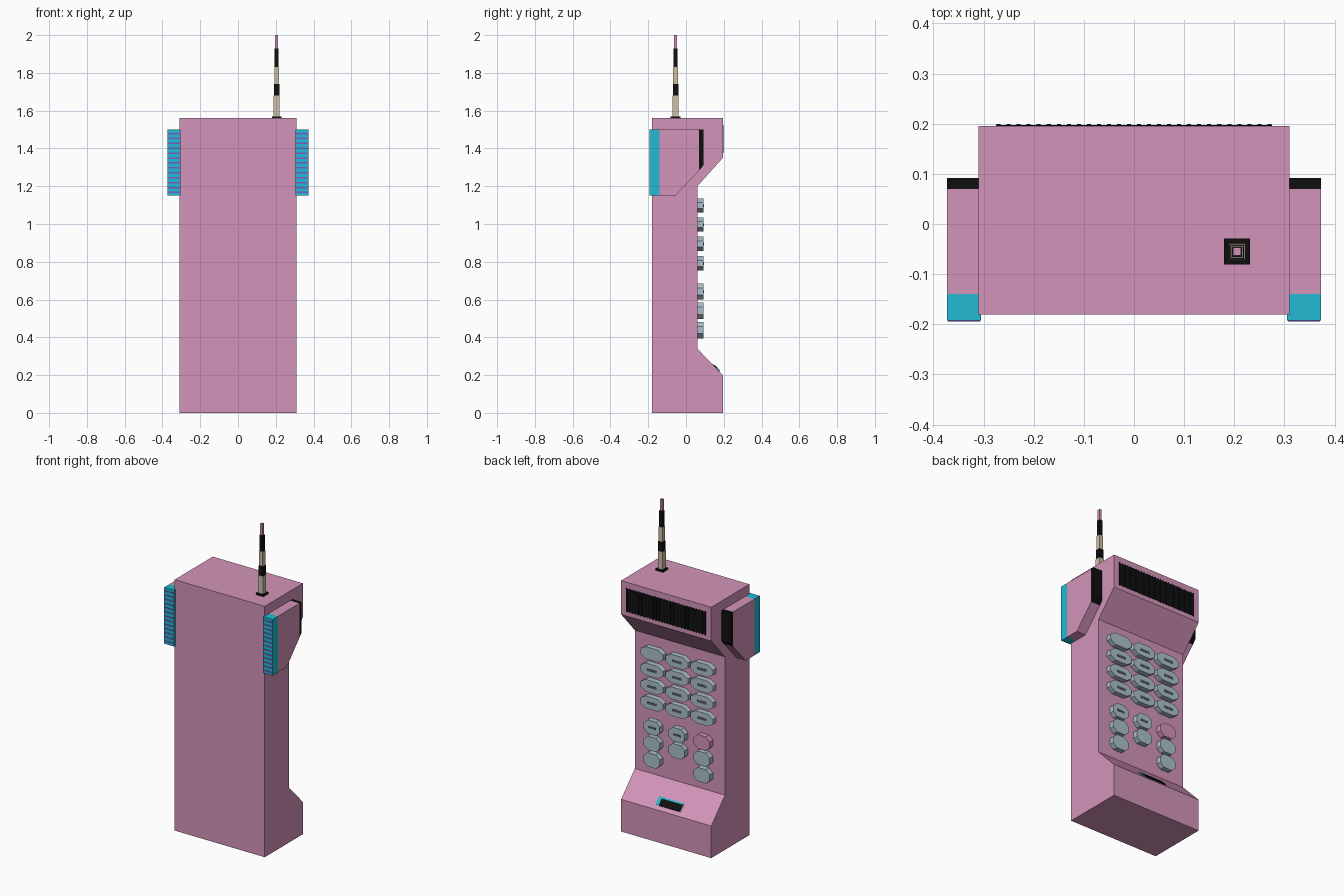
import bpy, bmesh
from mathutils import Vector

if "Cube" in bpy.data.objects:
    bpy.data.objects.remove(bpy.data.objects["Cube"])


def material(name, r, g, b):
    lin = [((c / 255 + 0.055) / 1.055) ** 2.4 if c > 10 else c / 255 / 12.92 for c in (r, g, b)]
    m = bpy.data.materials.new(name)
    m.diffuse_color = (*lin, 1)
    m.use_nodes = True
    m.node_tree.nodes["Principled BSDF"].inputs["Base Color"].default_value = m.diffuse_color
    return m


PINK = material("pink", 212, 148, 186)
CYAN = material("cyan", 36, 186, 210)
BLACK = material("black", 15, 15, 15)
GREY = material("key grey", 172, 192, 204)
LABEL = material("label grey", 85, 95, 102)
BEIGE = material("beige", 208, 192, 166)
PURPLE = material("purple", 120, 90, 200)


def prism(name, points, direction, mat, mirror=False):
    """Extrude a closed polygon along a direction vector."""
    bm = bmesh.new()
    face = bm.faces.new([bm.verts.new(p) for p in points])
    new = bmesh.ops.extrude_face_region(bm, geom=[face])["geom"]
    bmesh.ops.translate(bm, vec=direction, verts=[v for v in new if isinstance(v, bmesh.types.BMVert)])
    bmesh.ops.recalc_face_normals(bm, faces=bm.faces)
    me = bpy.data.meshes.new(name)
    bm.to_mesh(me)
    bm.free()
    me.materials.append(mat)
    ob = bpy.data.objects.new(name, me)
    bpy.context.collection.objects.link(ob)
    if mirror:
        ob.modifiers.new("mirror", 'MIRROR')
    return ob


def side_profile(name, yz, x0, x1, mat, mirror=False):
    return prism(name, [(x0, y, z) for y, z in yz], (x1 - x0, 0, 0), mat, mirror)


def box(name, x0, x1, y0, y1, z0, z1, mat, mirror=False):
    return side_profile(name, [(y0, z0), (y1, z0), (y1, z1), (y0, z1)], x0, x1, mat, mirror)


def key(name, x, z, w, h, cx, cz, mat):
    """Octagonal push button standing on the recessed panel."""
    a, b = w / 2, h / 2
    quarter = [(a, b - cz), (a - cx, b)]
    pts = quarter + [(-p, q) for p, q in reversed(quarter)]
    pts += [(-p, -q) for p, q in pts]
    prism(name, [(x + p, 0.058, z + q) for p, q in pts], (0, 0.034, 0), mat)


# Handset body
side_profile("body", [(-0.18, 0), (0.195, 0), (0.195, 0.2), (0.06, 0.34), (0.06, 1.2),
                      (0.195, 1.35), (0.195, 1.56), (-0.18, 1.56)], -0.31, 0.31, PINK)

# Side pods: pink wedge, black front pad, cyan rear grip with purple grooves
side_profile("side_pod", [(-0.14, 1.15), (-0.055, 1.15), (0.07, 1.285), (0.07, 1.5), (-0.14, 1.5)],
             0.31, 0.373, PINK, True)
side_profile("side_pod_pad", [(0.07, 1.285), (0.092, 1.31), (0.092, 1.5), (0.07, 1.5)],
             0.31, 0.373, BLACK, True)
box("side_pod_grip", 0.305, 0.373, -0.192, -0.14, 1.15, 1.5, CYAN, True)
for i in range(13):
    z = 1.163 + i * 0.026
    box(f"grip_groove_{i}", 0.307, 0.371, -0.194, -0.191, z, z + 0.008, PURPLE, True)

# Earpiece grille with vertical ribs
box("earpiece_grille", -0.275, 0.275, 0.194, 0.197, 1.38, 1.52, BLACK)
for i in range(28):
    x = -0.27 + i * 0.02
    box(f"earpiece_rib_{i}", x - 0.004, x + 0.004, 0.196, 0.199, 1.376, 1.524, BLACK)

# Mouthpiece on the lower slope
down = Vector((0.135, -0.14)).normalized()
out = Vector((0.14, 0.135)).normalized()
centre = Vector((0.16, 0.236))


def slope_plate(name, x0, x1, s0, s1, height, mat):
    yz = [centre + down * s + out * t for s, t in
          ((s0, -0.004), (s1, -0.004), (s1, height), (s0, height))]
    side_profile(name, [tuple(p) for p in yz], x0, x1, mat)


slope_plate("mouthpiece_plate", -0.085, 0.085, -0.03, 0.022, 0.003, CYAN)
slope_plate("mouthpiece_grille", -0.08, 0.062, -0.02, 0.024, 0.006, BLACK)

# Number keys, each with a plain label bar except the first
for r, z in enumerate((1.098, 0.997, 0.895, 0.792)):
    for c, x in enumerate((0.172, 0, -0.172)):
        key(f"number_key_{r}_{c}", x, z, 0.155, 0.076, 0.035, 0.022, GREY)
        if (r, c) != (0, 0):
            box(f"number_label_{r}_{c}", x - 0.035, x + 0.03, 0.09, 0.094, z - 0.008, z + 0.006, LABEL)

# Function keys: the middle column has only two, one key is pink
for r, z in enumerate((0.642, 0.541, 0.438)):
    for c, x in enumerate((0.172, 0, -0.172)):
        if (r, c) == (2, 1):
            continue
        key(f"function_key_{r}_{c}", x, z, 0.11, 0.086, 0.026, 0.024,
            PINK if (r, c) == (0, 2) else GREY)
        if r == 0 and c < 2:
            box(f"function_label_{c}", x - 0.025, x + 0.025, 0.09, 0.094, z - 0.006, z + 0.006, LABEL)

# Telescopic aerial: square sections getting thinner
sections = [(1.555, 1.57, 0.026, BLACK), (1.57, 1.68, 0.016, BEIGE), (1.68, 1.74, 0.0145, BLACK),
            (1.74, 1.83, 0.0125, BEIGE), (1.83, 1.93, 0.0105, BLACK), (1.93, 2.0, 0.008, PINK)]
for i, (z0, z1, r, mat) in enumerate(sections):
    box(f"aerial_section_{i}", 0.205 - r, 0.205 + r, -0.055 - r, -0.055 + r, z0, z1, mat)
